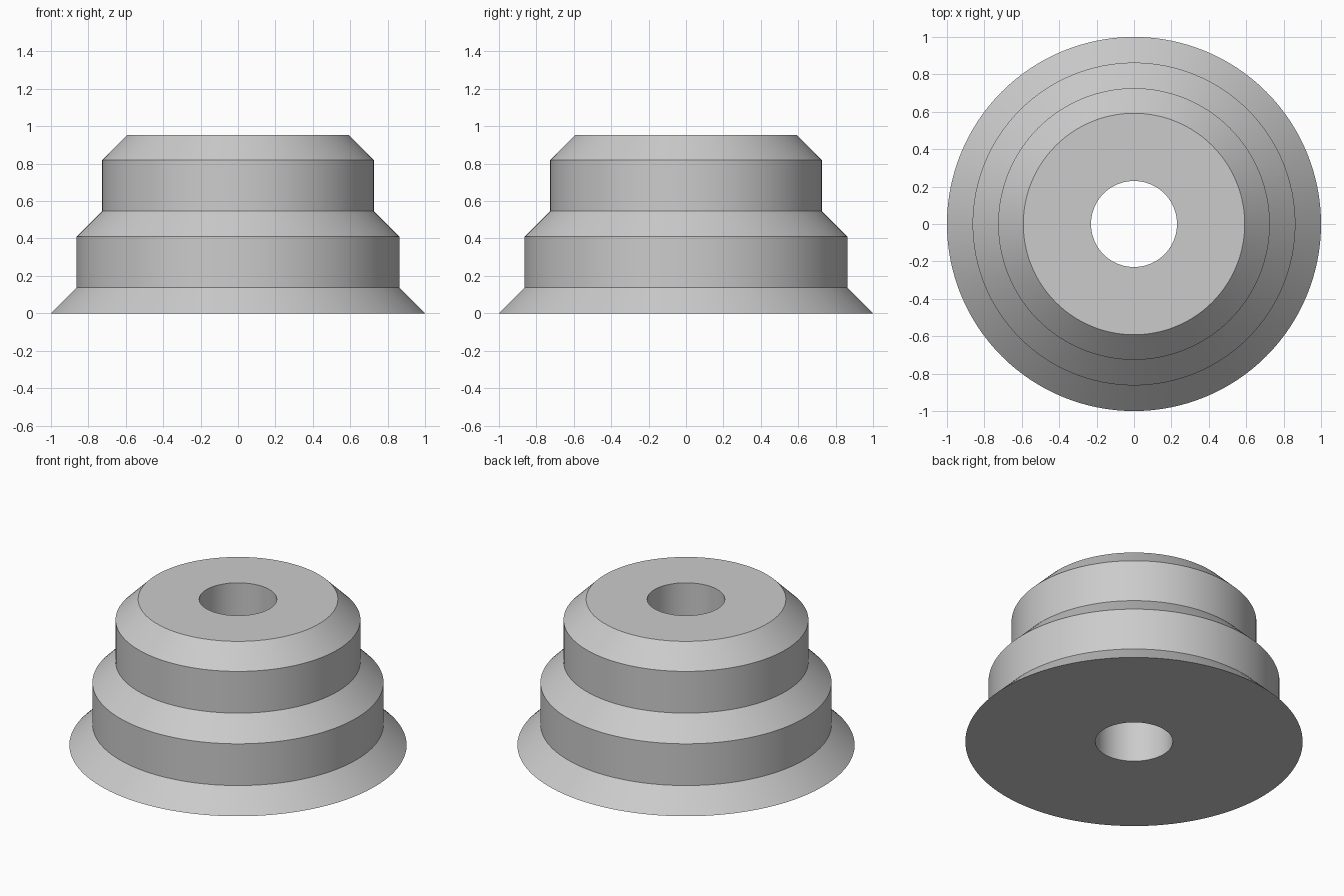
import bpy
import bmesh
import math

cube = bpy.data.objects.get("Cube")
if cube:
    bpy.data.objects.remove(cube, do_unlink=True)

SEGMENTS = 128

# Plain grey for the whole body
grey = bpy.data.materials.new("light_grey")
grey.use_nodes = True
colour = (0.6, 0.6, 0.6, 1.0)
grey.diffuse_color = colour
grey.node_tree.nodes["Principled BSDF"].inputs["Base Color"].default_value = colour

# Closed cross-section (radius, height): bore, flared foot, two chamfered tiers
profile = [
    (0.23, 0.0), (1.0, 0.0),
    (0.863, 0.137), (0.863, 0.41),
    (0.726, 0.547), (0.726, 0.82),
    (0.592, 0.954), (0.23, 0.954),
]

# Revolve the section around the vertical axis
bm = bmesh.new()
rings = []
for radius, height in profile:
    ring = []
    for i in range(SEGMENTS):
        angle = math.tau * i / SEGMENTS
        ring.append(bm.verts.new((radius * math.cos(angle), radius * math.sin(angle), height)))
    rings.append(ring)

for lower, upper in zip(rings, rings[1:] + rings[:1]):
    for i in range(SEGMENTS):
        j = (i + 1) % SEGMENTS
        bm.faces.new((lower[i], lower[j], upper[j], upper[i]))
bmesh.ops.recalc_face_normals(bm, faces=bm.faces)

mesh = bpy.data.meshes.new("stepped_bushing")
bm.to_mesh(mesh)
bm.free()
mesh.materials.append(grey)

bushing = bpy.data.objects.new("stepped_bushing", mesh)
bpy.context.collection.objects.link(bushing)

# Smooth around the rings, crisp at the tier edges
bpy.ops.object.select_all(action="DESELECT")
bushing.select_set(True)
bpy.context.view_layer.objects.active = bushing
bpy.ops.object.shade_smooth_by_angle(angle=math.radians(30))
